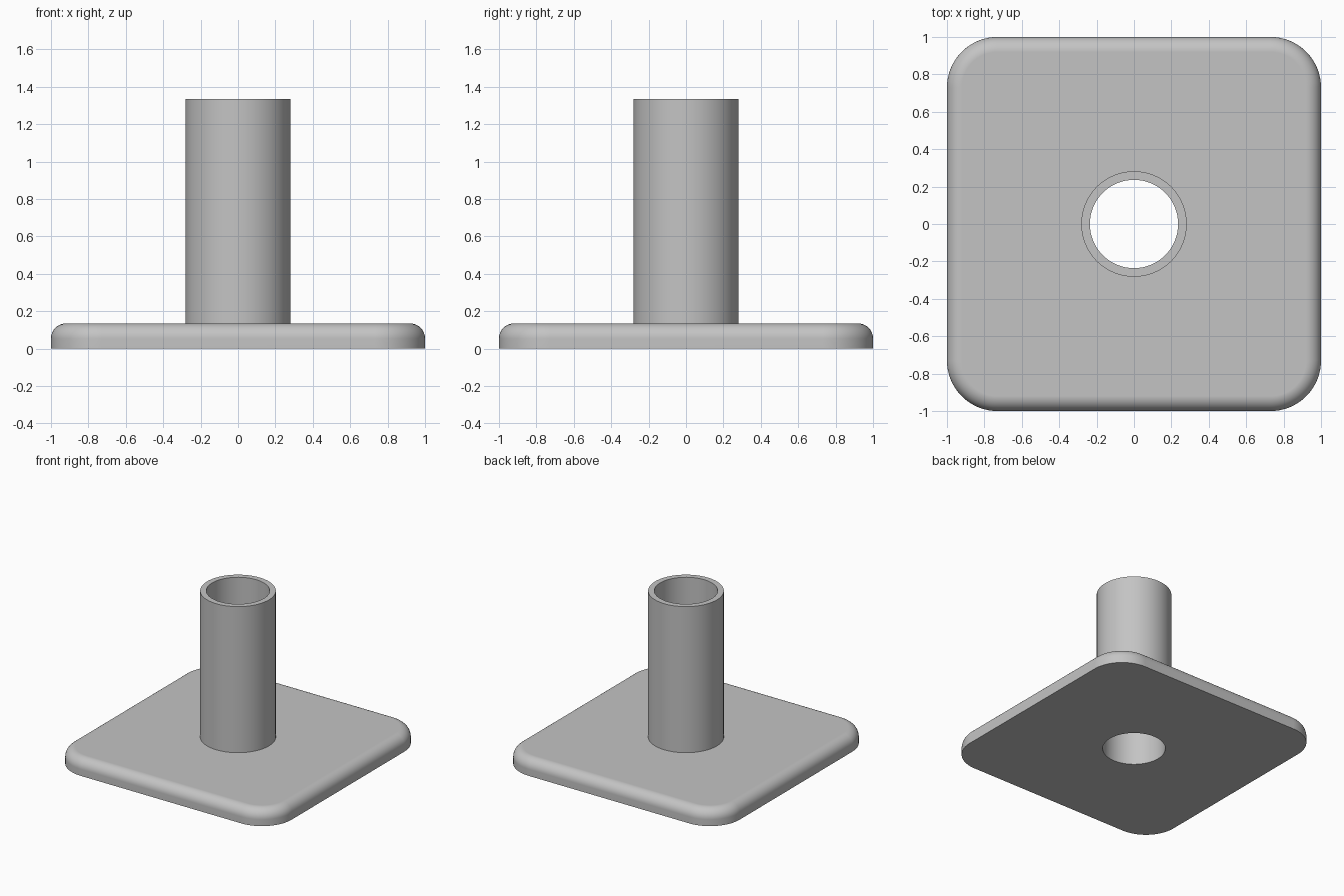
import bpy
import bmesh
from math import pi, sin, cos, radians

cube = bpy.data.objects.get("Cube")
if cube:
    bpy.data.objects.remove(cube, do_unlink=True)

CORNER_POINTS = 20
COUNT = 4 * CORNER_POINTS
PLATE_TOP, TUBE_TOP = 0.135, 1.335
OUTER, BORE = 0.282, 0.236
CORNER, FILLET = 0.27, 0.08
FILLET_STEPS = 8


def circle(radius, z):
    """Ring of points whose order matches the rounded square."""
    angles = [(i + 0.5) / COUNT * 2 * pi for i in range(COUNT)]
    return [(radius * cos(a), radius * sin(a), z) for a in angles]


def rounded_square(inset, z):
    """Rounded square outline, offset inwards by inset."""
    centre, radius = 1 - CORNER, CORNER - inset
    points = []
    for k in range(4):
        mid = k * pi / 2 + pi / 4
        cx = centre if cos(mid) > 0 else -centre
        cy = centre if sin(mid) > 0 else -centre
        for i in range(CORNER_POINTS):
            a = k * pi / 2 + i / (CORNER_POINTS - 1) * pi / 2
            points.append((cx + radius * cos(a), cy + radius * sin(a), z))
    return points


# Cross-section: underside, plate rim with fillet, then up the tube
rings = [circle(BORE, 0), rounded_square(0, 0)]
for s in range(FILLET_STEPS + 1):
    t = s / FILLET_STEPS * pi / 2
    rings.append(rounded_square(FILLET * (1 - cos(t)),
                                PLATE_TOP - FILLET * (1 - sin(t))))
rings += [circle(OUTER, PLATE_TOP), circle(OUTER, TUBE_TOP), circle(BORE, TUBE_TOP)]

# Skin the rings into one closed body with a through bore
bm = bmesh.new()
loops = [[bm.verts.new(p) for p in ring] for ring in rings]
for n, low in enumerate(loops):
    high = loops[(n + 1) % len(loops)]
    for i in range(COUNT):
        j = (i + 1) % COUNT
        bm.faces.new((low[i], low[j], high[j], high[i]))
bmesh.ops.recalc_face_normals(bm, faces=bm.faces)

mesh = bpy.data.meshes.new("plate_with_tube")
bm.to_mesh(mesh)
bm.free()
body = bpy.data.objects.new("plate_with_tube", mesh)
bpy.context.collection.objects.link(body)

# Plain grey
grey = bpy.data.materials.new("light_grey")
grey.use_nodes = True
colour = (0.55, 0.55, 0.55, 1)
grey.diffuse_color = colour
grey.node_tree.nodes["Principled BSDF"].inputs["Base Color"].default_value = colour
mesh.materials.append(grey)

# Smooth curves, sharp rims, flat plate faces
bpy.ops.object.select_all(action="DESELECT")
body.select_set(True)
bpy.context.view_layer.objects.active = body
bpy.ops.object.shade_smooth_by_angle(angle=radians(30))
weighted = body.modifiers.new("weighted_normals", "WEIGHTED_NORMAL")
weighted.keep_sharp = True
